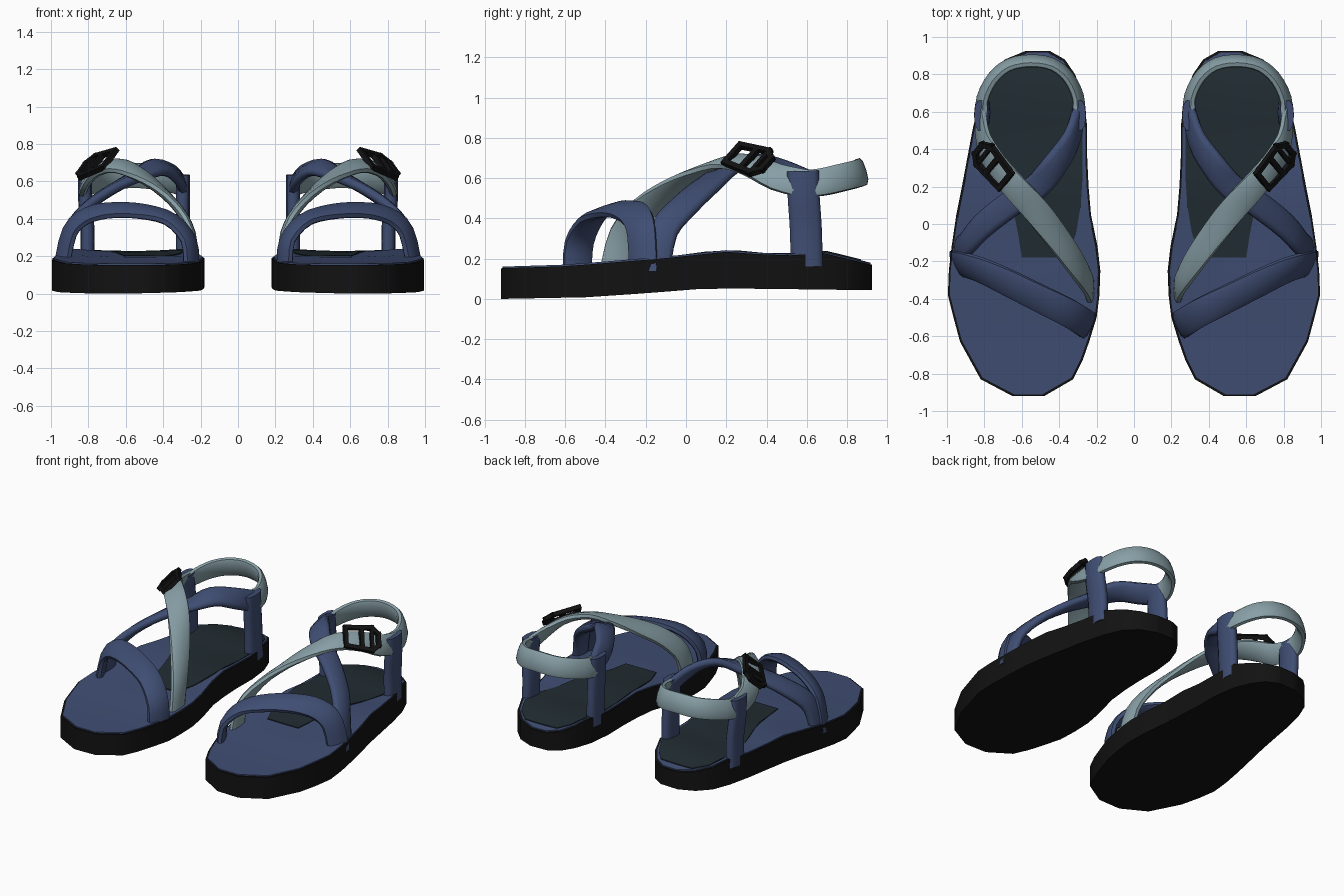
import bpy, bmesh, math
from mathutils import Vector

if "Cube" in bpy.data.objects:
    bpy.data.objects.remove(bpy.data.objects["Cube"])


def material(name, rgb):
    m = bpy.data.materials.new(name)
    m.diffuse_color = (*rgb, 1)
    m.use_nodes = True
    m.node_tree.nodes["Principled BSDF"].inputs["Base Color"].default_value = m.diffuse_color
    return m


BLACK = material("black rubber", (0.006, 0.006, 0.006))
BLUE = material("denim blue", (0.050, 0.075, 0.170))
LIGHT = material("pale grey blue", (0.245, 0.350, 0.385))
PAD = material("dark slate", (0.015, 0.025, 0.031))


def finish(name, bm, mat, angle=40):
    """Make an object for one sandal and mirror it to get the pair."""
    bmesh.ops.recalc_face_normals(bm, faces=bm.faces)
    me = bpy.data.meshes.new(name)
    bm.to_mesh(me)
    bm.free()
    me.materials.append(mat)
    ob = bpy.data.objects.new(name, me)
    bpy.context.collection.objects.link(ob)
    bpy.ops.object.select_all(action='DESELECT')
    ob.select_set(True)
    bpy.context.view_layer.objects.active = ob
    bpy.ops.object.shade_smooth_by_angle(angle=math.radians(angle))
    ob.modifiers.new("pair", 'MIRROR').use_mirror_merge = False
    return ob


def lerp_table(table, y):
    for (y0, a), (y1, b) in zip(table, table[1:]):
        if y <= y1:
            return a + (b - a) * max(0, (y - y0) / (y1 - y0))
    return table[-1][1]


TOP = [(-0.92, 0.152), (-0.6, 0.162), (-0.35, 0.182), (0, 0.21), (0.12, 0.23), (0.22, 0.235),
       (0.4, 0.218), (0.55, 0.22), (0.68, 0.235), (0.8, 0.21), (0.93, 0.185)]
BOTTOM = [(-0.92, 0.0), (-0.5, 0.008), (-0.2, 0.028), (0.1, 0.052), (0.4, 0.05), (0.93, 0.043)]
# Sole outline: y, inner x, outer x
ROWS = [(-0.92, 0.48, 0.65), (-0.83, 0.325, 0.82), (-0.73, 0.275, 0.875), (-0.63, 0.24, 0.93),
        (-0.5, 0.20, 0.965), (-0.38, 0.185, 0.995), (-0.25, 0.18, 0.99), (-0.12, 0.195, 0.975),
        (0.05, 0.23, 0.95), (0.2, 0.243, 0.92), (0.35, 0.25, 0.892), (0.52, 0.25, 0.86),
        (0.68, 0.27, 0.82), (0.8, 0.315, 0.77), (0.88, 0.37, 0.69), (0.925, 0.45, 0.58)]
# Heel pad outline
PAD_ROWS = [(-0.18, 0.36, 0.60), (-0.05, 0.31, 0.62), (0.1, 0.285, 0.65), (0.25, 0.275, 0.70),
            (0.4, 0.275, 0.745), (0.55, 0.275, 0.79), (0.7, 0.30, 0.78), (0.8, 0.345, 0.74),
            (0.87, 0.41, 0.66)]


def top_z(x, y):
    """Footbed height, slightly cupped toward the heel."""
    u = (x - 0.56) / 0.33
    cup = 0.018 * min(1, max(0, (y + 0.3) / 0.4))
    return lerp_table(TOP, y) - cup * max(0, 1 - u * u)


def slab(name, rows, mat, lift, low, inset=0.0):
    bm, cols = bmesh.new(), 8
    grids = []
    for upper in (True, False):
        grid = []
        for y, a, b in rows:
            y = y * (1 - inset)
            line = []
            for i in range(cols + 1):
                x = a + inset + (b - a - 2 * inset) * i / cols
                z = top_z(x, y) + lift if upper else low(x, y)
                line.append(bm.verts.new((x, y, z)))
            grid.append(line)
        grids.append(grid)
        for r, s in zip(grid, grid[1:]):
            for i in range(cols):
                bm.faces.new((r[i], r[i + 1], s[i + 1], s[i]))
    # Side wall around the outline
    def rim(g):
        return g[0] + [r[-1] for r in g[1:]] + g[-1][-2::-1] + [r[0] for r in g[-2:0:-1]]
    p, q = rim(grids[0]), rim(grids[1])
    for i in range(len(p)):
        j = (i + 1) % len(p)
        bm.faces.new((p[i], p[j], q[j], q[i]))
    return finish(name, bm, mat)


slab("sole", ROWS, BLACK, 0, lambda x, y: lerp_table(BOTTOM, y) + 0.02 * max(0, 0.6 - x))
slab("footbed", ROWS, BLUE, 0.008, lambda x, y: top_z(x, y) - 0.02, 0.01)
slab("heel_pad", PAD_ROWS, PAD, 0.014, lambda x, y: top_z(x, y) + 0.005)


def tilted(a, ny=0.0):
    """Strap facing: 0 is up, 90 is outward, -90 is inward."""
    a = math.radians(a)
    return Vector((math.sin(a), ny, math.cos(a)))


def catmull(k, t):
    a, b, c, d = k
    return 0.5 * (2 * b + (c - a) * t + (2 * a - 5 * b + 4 * c - d) * t * t
                  + (3 * b - a - 3 * c + d) * t ** 3)


def strap(name, pts, normals, mat, width, thick, sides=10, steps=3):
    """Sweep a soft flat band through the points."""
    pts = [Vector(p) for p in pts]
    path, n = [], len(pts)
    for i in range(n - 1):
        ids = [max(i - 1, 0), i, i + 1, min(i + 2, n - 1)]
        for s in range(steps):
            t = s / steps
            path.append((catmull([pts[k] for k in ids], t), normals[i].lerp(normals[i + 1], t)))
    path.append((pts[-1], normals[-1]))
    bm, rings = bmesh.new(), []
    for i, (p, nn) in enumerate(path):
        tan = (path[min(i + 1, len(path) - 1)][0] - path[max(i - 1, 0)][0]).normalized()
        w = tan.cross(nn).normalized()
        up = w.cross(tan)
        ring = []
        for k in range(sides):
            a = 2 * math.pi * (k + 0.5) / sides
            c, s = math.cos(a), math.sin(a)
            c = math.copysign(abs(c) ** 0.75, c)
            s = math.copysign(abs(s) ** 0.75, s)
            ring.append(bm.verts.new(p + w * c * width / 2 + up * s * thick / 2))
        rings.append(ring)
    for r, q in zip(rings, rings[1:]):
        for k in range(sides):
            j = (k + 1) % sides
            bm.faces.new((r[k], r[j], q[j], q[k]))
    bm.faces.new(rings[0])
    bm.faces.new(rings[-1])
    return finish(name, bm, mat, 60)


# Toe strap across the front of the foot
strap("toe_strap",
      [(0.25, -0.54, 0.13), (0.262, -0.53, 0.28), (0.36, -0.47, 0.395), (0.52, -0.39, 0.44),
       (0.68, -0.31, 0.445), (0.81, -0.25, 0.415), (0.90, -0.22, 0.33), (0.945, -0.21, 0.13)],
      [tilted(a, -0.45) for a in (-90, -75, -35, -5, 10, 35, 65, 85)], BLUE, 0.155, 0.055)

# Instep strap from the outer edge to the inner ankle
strap("instep_strap",
      [(0.945, -0.15, 0.13), (0.90, -0.11, 0.34), (0.81, -0.01, 0.46), (0.67, 0.10, 0.56),
       (0.52, 0.20, 0.635), (0.42, 0.32, 0.675), (0.335, 0.45, 0.635), (0.295, 0.60, 0.57)],
      [tilted(a) for a in (88, 65, 45, 25, -5, -35, -60, -80)], BLUE, 0.145, 0.06)

# Crossing strap from the inner edge to the outer ankle
strap("cross_strap",
      [(0.235, -0.36, 0.13), (0.25, -0.31, 0.32), (0.32, -0.20, 0.455), (0.42, -0.06, 0.555),
       (0.53, 0.08, 0.635), (0.64, 0.20, 0.682), (0.74, 0.32, 0.665), (0.805, 0.45, 0.605),
       (0.82, 0.60, 0.57)],
      [tilted(a) for a in (-90, -75, -50, -30, 0, 25, 45, 65, 80)], LIGHT, 0.145, 0.05)

# Strap around the back of the heel
heel = [(0.815, 0.56, 0.57), (0.81, 0.67, 0.58), (0.755, 0.78, 0.605), (0.67, 0.85, 0.622),
        (0.555, 0.872, 0.632), (0.44, 0.855, 0.622), (0.355, 0.79, 0.605), (0.30, 0.68, 0.58),
        (0.295, 0.56, 0.57)]
strap("heel_strap", heel,
      [Vector((x - 0.555, y - 0.57, 0)).normalized() + Vector((0, 0, 0.3)) for x, y, z in heel],
      LIGHT, 0.14, 0.05)

# Upright posts on both sides of the heel
for label, x, lean, side in (("inner", 0.295, 0.0, -1), ("outer", 0.805, 0.012, 1)):
    strap(label + "_heel_post",
          [(x, 0.60, 0.16), (x, 0.595, 0.35), (x + lean, 0.585, 0.50), (x + lean, 0.58, 0.635)],
          [Vector((side, 0, 0))] * 4, BLUE, 0.165, 0.075)


# Buckle frame lying on the crossing strap
t = Vector((0.62, 0.74, -0.22)).normalized()
nrm = Vector((0.66, -0.26, 0.70))
w = t.cross(nrm).normalized()
nrm = w.cross(t)
origin = Vector((0.735, 0.325, 0.67)) + nrm * 0.035
bm = bmesh.new()


def bar(a, b, size=0.028):
    """Square bar between two points in the buckle plane."""
    p, q = (origin + t * c[0] + w * c[1] for c in (a, b))
    d = (q - p).normalized()
    s = d.cross(nrm)
    p, q = p - d * size / 2, q + d * size / 2
    ends = [[bm.verts.new(e + s * i * size / 2 + nrm * j * size / 2)
             for i, j in ((-1, -1), (1, -1), (1, 1), (-1, 1))] for e in (p, q)]
    for k in range(4):
        m = (k + 1) % 4
        bm.faces.new((ends[0][k], ends[0][m], ends[1][m], ends[1][k]))
    for e in ends:
        bm.faces.new(e)


outline = [(-0.11, -0.065), (0.07, -0.08), (0.115, -0.04), (0.115, 0.04), (0.07, 0.08), (-0.11, 0.065)]
for a, b in zip(outline, outline[1:] + outline[:1]):
    bar(a, b)
bar((0.0, -0.07), (0.0, 0.07))
bar((0.07, -0.07), (0.07, 0.07), 0.022)
finish("buckle", bm, BLACK, 30)
